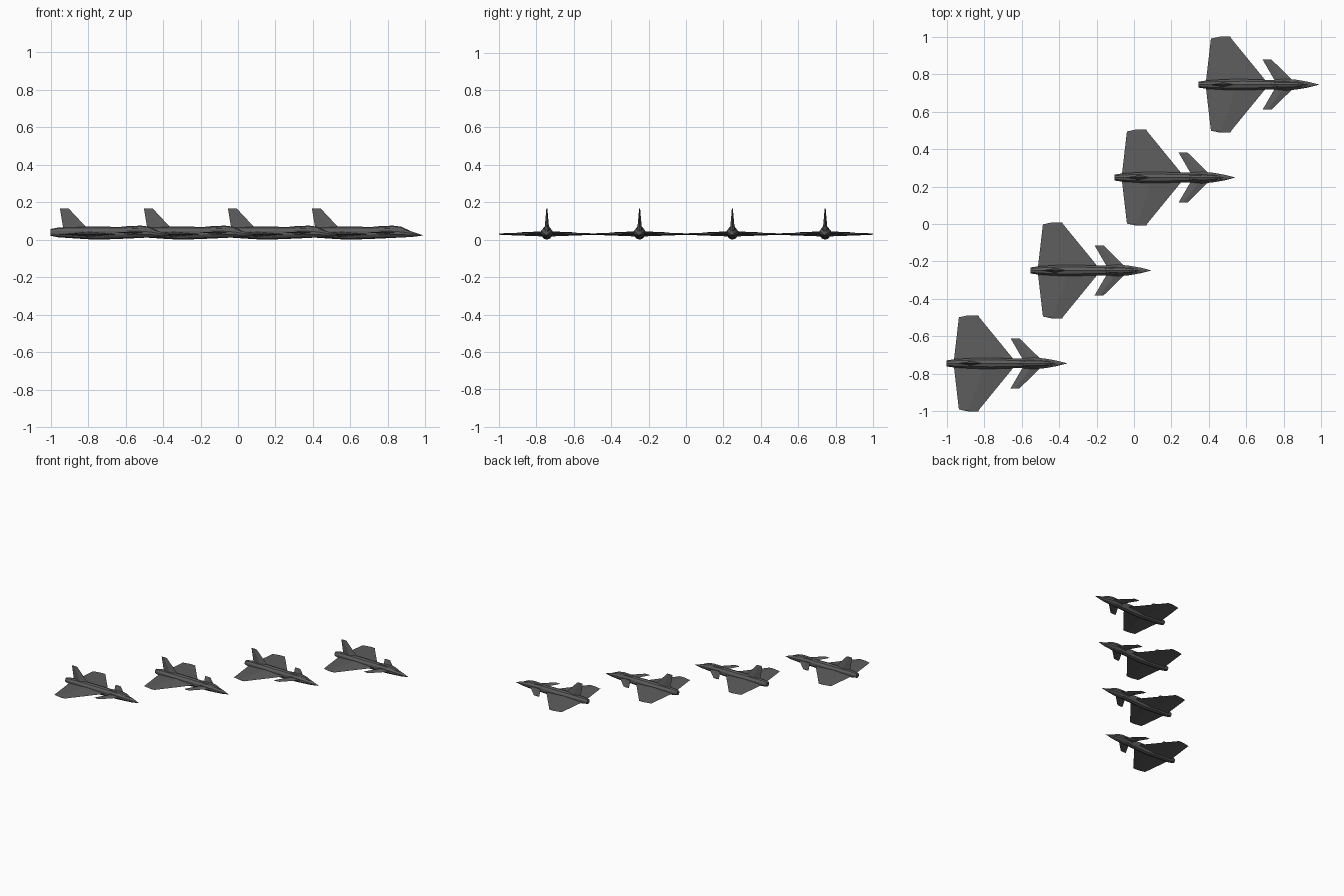
import bpy, bmesh, math
from mathutils import Vector

if "Cube" in bpy.data.objects:
    bpy.data.objects.remove(bpy.data.objects["Cube"])

mat = bpy.data.materials.new("dark_grey")
mat.diffuse_color = (0.11, 0.11, 0.11, 1)
mat.use_nodes = True
mat.node_tree.nodes["Principled BSDF"].inputs["Base Color"].default_value = mat.diffuse_color


def loft(name, rings):
    """Flat-shaded closed skin through equal-sized rings of points."""
    bm = bmesh.new()
    loops = [[bm.verts.new(p) for p in r] for r in rings]
    n = len(loops[0])
    for a, b in zip(loops, loops[1:]):
        for i in range(n):
            j = (i + 1) % n
            bm.faces.new((a[i], a[j], b[j], b[i]))
    bm.faces.new(loops[0])
    bm.faces.new(loops[-1])
    bmesh.ops.remove_doubles(bm, verts=bm.verts, dist=0.0002)
    bmesh.ops.recalc_face_normals(bm, faces=bm.faces)
    mesh = bpy.data.meshes.new(name)
    bm.to_mesh(mesh)
    bm.free()
    mesh.materials.append(mat)
    return mesh


def body(name, stations, sides):
    """Stations are x, half width, bottom z, top z."""
    rings = []
    for x, w, lo, hi in stations:
        c, h = (lo + hi) / 2, (hi - lo) / 2
        rings.append([Vector((x, w * math.sin(2 * math.pi * i / sides),
                              c + h * math.cos(2 * math.pi * i / sides)))
                      for i in range(sides)])
    return loft(name, rings)


def panel(name, sections, z=0.0, side=1, upright=False):
    """Diamond-section surface. Sections are span, trailing x, leading x, half thickness."""
    rings = []
    for s, te, le, t in sections:
        mid = te + (le - te) * 0.5
        skew = 0.05 * (s - 0.01) if not upright else 0
        pts = [(te - skew, 0), (mid, t), (le + skew, 0), (mid, -t)]
        if upright:
            rings.append([(x, h, s) for x, h in pts])
        else:
            rings.append([(x, side * s, z + h) for x, h in pts])
    return loft(name, rings)


# Parts of one jet, nose tip at x = 0
parts = {
    "fuselage": body("fuselage", [
        (-0.645, 0.017, 0.021, 0.057), (-0.605, 0.023, 0.013, 0.065),
        (-0.50, 0.030, 0.006, 0.070), (-0.40, 0.031, 0.0, 0.070),
        (-0.29, 0.027, 0.004, 0.069), (-0.24, 0.027, 0.006, 0.068),
        (-0.18, 0.033, 0.009, 0.066), (-0.12, 0.027, 0.012, 0.058),
        (-0.06, 0.016, 0.015, 0.043), (0.0, 0.0, 0.023, 0.023)], 10),
    "canopy": body("canopy", [
        (-0.30, 0.004, 0.045, 0.066), (-0.22, 0.016, 0.04, 0.074),
        (-0.16, 0.018, 0.04, 0.075), (-0.12, 0.015, 0.035, 0.070),
        (-0.05, 0.003, 0.028, 0.038)], 8),
    "tail_fin": panel("tail_fin", [
        (0.05, -0.576, -0.437, 0.016), (0.072, -0.580, -0.460, 0.011),
        (0.168, -0.596, -0.550, 0.0025)], upright=True),
}
for side, label in ((1, "left"), (-1, "right")):
    parts[label + "_wing"] = panel(label + "_wing", [
        (0.005, -0.608, -0.274, 0.013), (0.246, -0.568, -0.483, 0.004),
        (0.256, -0.520, -0.488, 0.002)], 0.03, side)
    parts[label + "_canard"] = panel(label + "_canard", [
        (0.01, -0.232, -0.130, 0.007), (0.134, -0.298, -0.263, 0.002)],
        0.038, side)

# Four jets in a diagonal formation
for k in range(4):
    offset = (-0.355 + 0.4485 * k, -0.744 + 0.496 * k, 0)
    for name, mesh in parts.items():
        ob = bpy.data.objects.new(f"{name}_{k + 1}", mesh)
        ob.location = offset
        bpy.context.collection.objects.link(ob)
